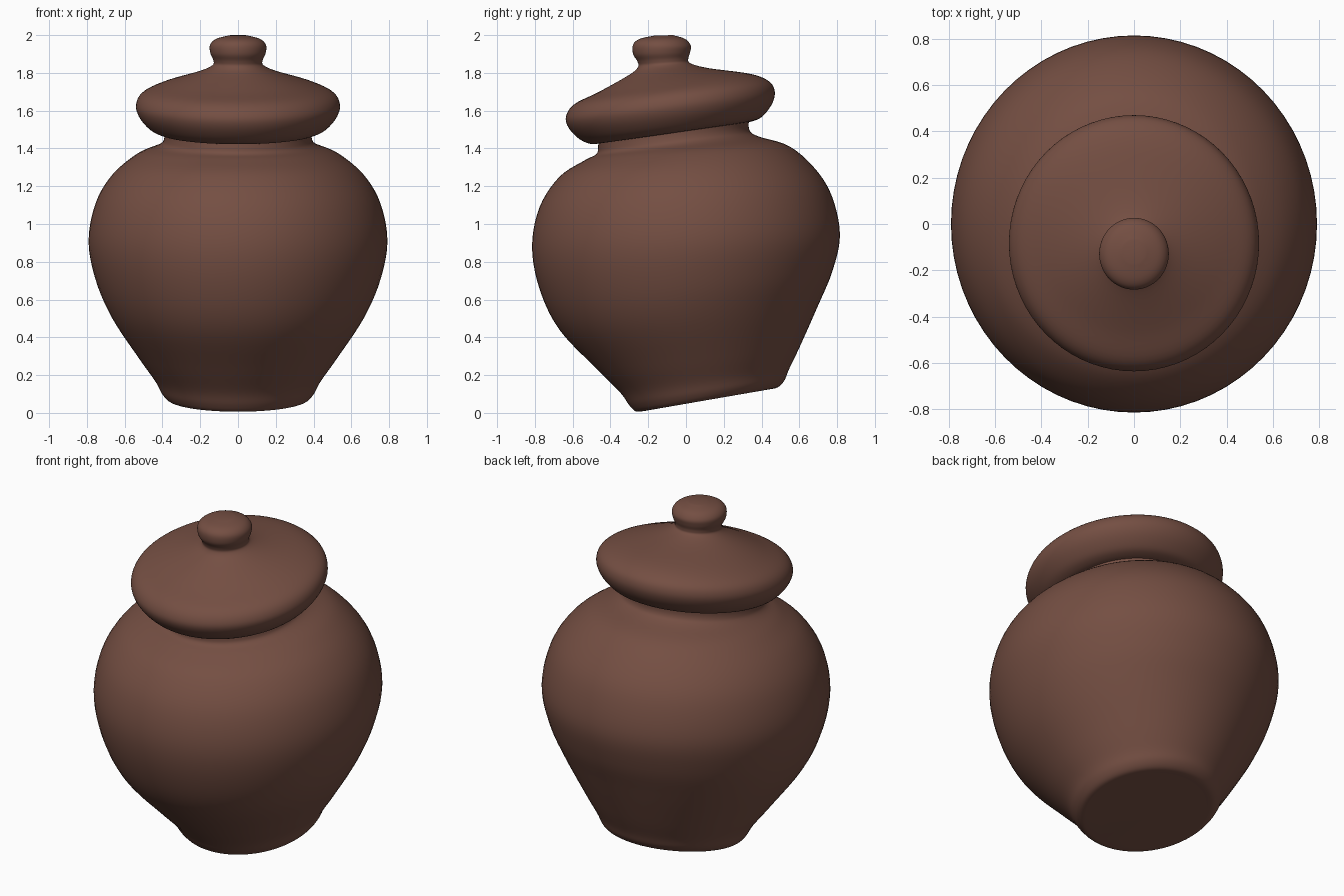
import bpy, bmesh
from math import sin, cos, pi
from mathutils import Vector

if "Cube" in bpy.data.objects:
    bpy.data.objects.remove(bpy.data.objects["Cube"])

SIDES = 72
STEPS = 5
WIDTH_RATIO = 0.97

clay = bpy.data.materials.new("brown clay")
clay.use_nodes = True
colour = (0.175, 0.077, 0.055, 1)
clay.diffuse_color = colour
clay.node_tree.nodes["Principled BSDF"].inputs["Base Color"].default_value = colour


def smooth_stations(stations):
    """Run a smooth curve through the ring stations."""
    pts = [Vector(s) for s in stations]
    pts = [pts[0]] + pts + [pts[-1]]
    result = []
    for a, b, c, d in zip(pts, pts[1:], pts[2:], pts[3:]):
        for i in range(STEPS):
            t = i / STEPS
            result.append(b + (c - a) * t / 2
                          + (a - b * 2.5 + c * 2 - d / 2) * t * t
                          + (b * 1.5 - a / 2 - c * 1.5 + d / 2) * t ** 3)
    return result + [pts[-1]]


def leaning_pot(name, stations):
    """Loft tilted rings; a station is front y, front z, back y, back z."""
    bm = bmesh.new()
    rings = []
    for s in smooth_stations(stations):
        front, back = Vector((0, s[0], s[1])), Vector((0, s[2], s[3]))
        centre, reach = (front + back) / 2, (back - front) / 2
        side = Vector((reach.length * WIDTH_RATIO, 0, 0))
        angles = [2 * pi * i / SIDES for i in range(SIDES)]
        rings.append([bm.verts.new(centre + side * cos(a) + reach * sin(a))
                      for a in angles])
    for low, high in zip(rings, rings[1:]):
        for i in range(SIDES):
            j = (i + 1) % SIDES
            bm.faces.new((low[i], low[j], high[j], high[i]))
    bm.faces.new(rings[0][::-1])
    bm.faces.new(rings[-1])
    bmesh.ops.recalc_face_normals(bm, faces=bm.faces)
    mesh = bpy.data.meshes.new(name)
    bm.to_mesh(mesh)
    bm.free()
    mesh.materials.append(clay)
    mesh.shade_smooth()
    obj = bpy.data.objects.new(name, mesh)
    bpy.context.collection.objects.link(obj)
    return obj


# Round body, from the slanted foot to the neck hidden under the lid
leaning_pot("jar_body", [
    (-.22, .01, .44, .125), (-.265, .008, .485, .135), (-.30, .04, .52, .17),
    (-.35, .11, .545, .23), (-.47, .23, .60, .345), (-.67, .44, .70, .57),
    (-.775, .655, .775, .75), (-.815, .88, .815, .94),
    (-.775, 1.09, .775, 1.14), (-.67, 1.25, .69, 1.285),
    (-.54, 1.335, .55, 1.41), (-.475, 1.37, .38, 1.465),
    (-.465, 1.41, .335, 1.50), (-.465, 1.47, .335, 1.57)])

# Domed lid flowing up into its knob
leaning_pot("lid_with_knob", [
    (-.45, 1.43, .30, 1.535), (-.50, 1.423, .355, 1.545),
    (-.565, 1.45, .405, 1.57), (-.622, 1.51, .455, 1.635),
    (-.635, 1.57, .47, 1.70), (-.59, 1.635, .44, 1.755),
    (-.46, 1.70, .34, 1.795), (-.30, 1.79, .12, 1.825),
    (-.255, 1.83, .025, 1.85), (-.257, 1.86, .012, 1.875),
    (-.28, 1.90, .022, 1.91), (-.28, 1.95, .025, 1.945),
    (-.245, 1.98, -.005, 1.98), (-.17, 1.997, -.07, 2)])
